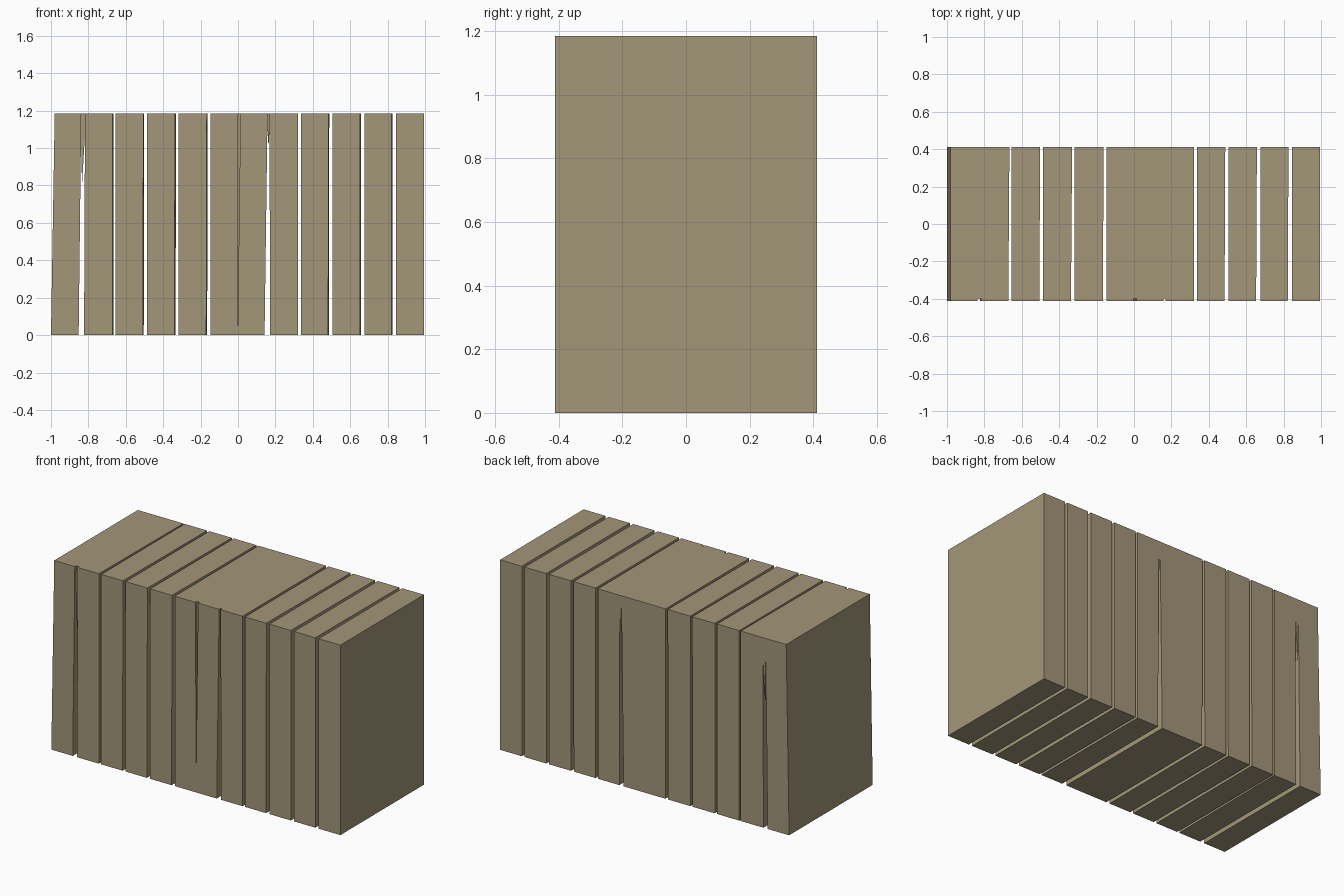
import bpy

if "Cube" in bpy.data.objects:
    bpy.data.objects.remove(bpy.data.objects["Cube"])

mat = bpy.data.materials.new("weathered tan")
mat.diffuse_color = (0.37, 0.31, 0.195, 1)
mat.use_nodes = True
mat.node_tree.nodes["Principled BSDF"].inputs["Base Color"].default_value = mat.diffuse_color

H, D = 1.185, 0.412


def prism(name, front, back, y0=-D, y1=D):
    """Solid between a front and a back outline, each a list of (x, z) points."""
    n = len(front)
    verts = [(x, y0, z) for x, z in front] + [(x, y1, z) for x, z in back]
    faces = [tuple(range(n)), tuple(reversed(range(n, 2 * n)))]
    faces += [((i + 1) % n, i, i + n, (i + 1) % n + n) for i in range(n)]
    mesh = bpy.data.meshes.new(name)
    mesh.from_pydata(verts, [], faces)
    mesh.materials.append(mat)
    obj = bpy.data.objects.new(name, mesh)
    bpy.context.collection.objects.link(obj)
    return obj


def outline(b0, b1, t0, t1):
    return [(b0, 0), (b1, 0), (t1, H), (t0, H)]


# Slabs: bottom left, bottom right, top left, top right, yaw of the right side
slabs = [
    (-1.0, -0.852, -0.98, -0.838, 0),
    (-0.823, -0.672, -0.818, -0.672, 0.006),
    (-0.656, -0.508, -0.656, -0.506, 0.004),
    (-0.487, -0.340, -0.487, -0.337, 0.006),
    (-0.318, -0.170, -0.318, -0.167, 0.005),
    (-0.146, -0.002, -0.148, -0.004, 0),
    (-0.002, 0.142, 0.013, 0.158, 0),
    (0.172, 0.320, 0.168, 0.320, 0),
    (0.336, 0.482, 0.336, 0.484, 0.004),
    (0.505, 0.653, 0.505, 0.653, 0.004),
    (0.676, 0.822, 0.676, 0.822, 0.004),
    (0.845, 0.995, 0.845, 0.995, 0),
]
for i, (b0, b1, t0, t1, yaw) in enumerate(slabs, 1):
    prism(f"slab_{i:02d}", outline(b0, b1, t0, t1),
          outline(b0, b1 + yaw, t0, t1 + yaw))

# Recessed wedges where leaning slabs run into each other
bridges = [
    ("left_bridge", [(-0.834, 0.80), (-0.812, H), (-0.842, H)]),
    ("middle_bridge", [(-0.003, 0), (0.001, 0), (0.016, H), (-0.006, H)]),
    ("right_bridge", [(0.163, 1.0), (0.174, H), (0.155, H)]),
]
for name, shape in bridges:
    prism(name, shape, shape, -D + 0.015, D)
